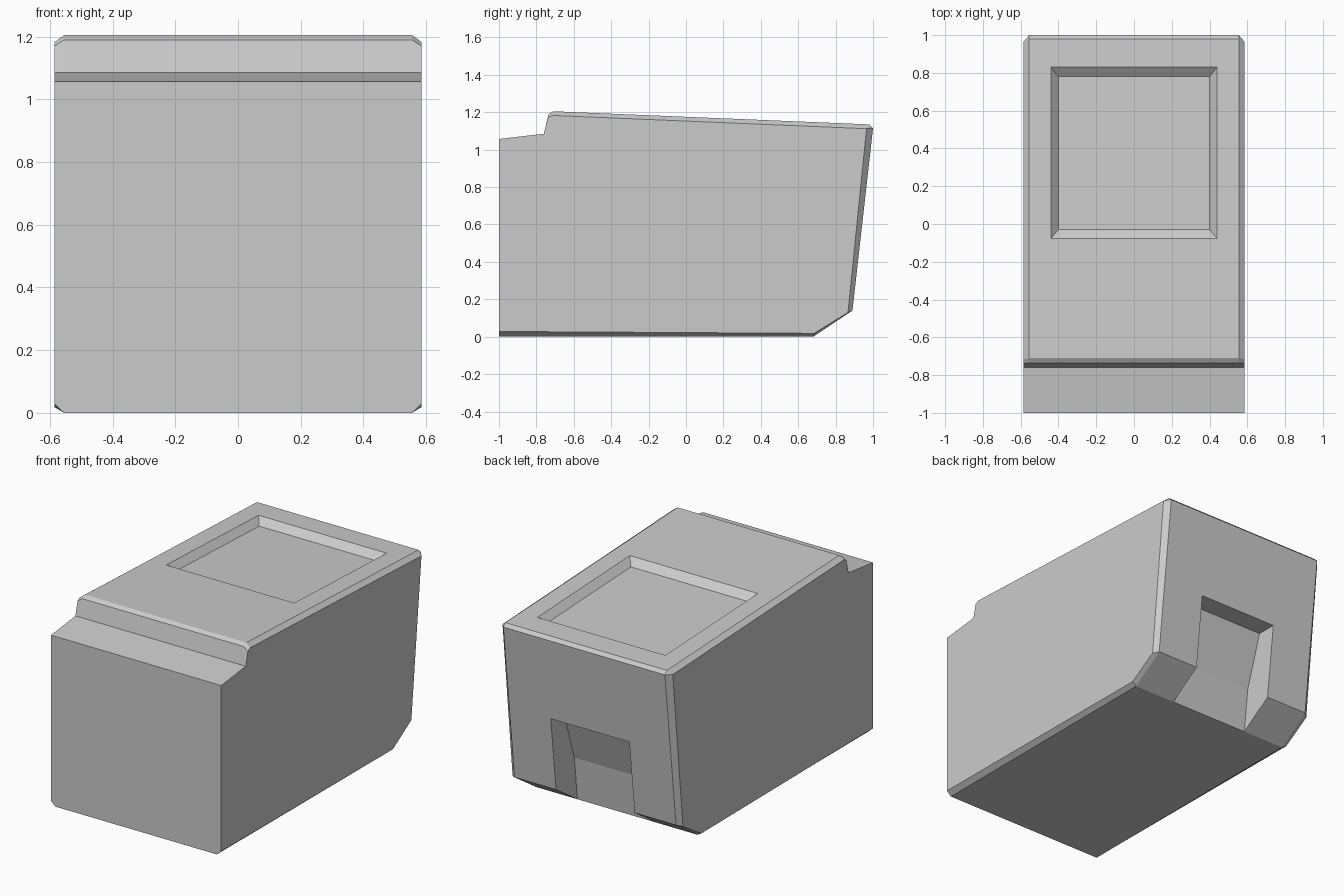
import bpy, bmesh

cube = bpy.data.objects.get("Cube")
if cube:
    bpy.data.objects.remove(cube, do_unlink=True)

grey = bpy.data.materials.new("light grey")
grey.use_nodes = True
grey.diffuse_color = (0.6, 0.6, 0.6, 1)
grey.node_tree.nodes["Principled BSDF"].inputs["Base Color"].default_value = (0.6, 0.6, 0.6, 1)


def loft(name, rings):
    """Closed solid through a list of matching point rings."""
    bm = bmesh.new()
    loops = [[bm.verts.new(p) for p in ring] for ring in rings]
    n = len(loops[0])
    for a, b in zip(loops, loops[1:]):
        for i in range(n):
            j = (i + 1) % n
            bm.faces.new((a[i], a[j], b[j], b[i]))
    bm.faces.new(loops[0])
    bm.faces.new(loops[-1])
    bmesh.ops.remove_doubles(bm, verts=bm.verts, dist=0.0005)
    bmesh.ops.recalc_face_normals(bm, faces=bm.faces)
    mesh = bpy.data.meshes.new(name)
    bm.to_mesh(mesh)
    bm.free()
    mesh.materials.append(grey)
    obj = bpy.data.objects.new(name, mesh)
    bpy.context.collection.objects.link(obj)
    return obj


def section(profile, x):
    return [(x, y, z) for y, z in profile]


# Body: full profile in the middle, slightly smaller at the sides for the chamfers
middle = [(-1, 0), (0.68, 0), (0.89, 0.14), (1, 1.115), (0.98, 1.135),
          (-0.71, 1.205), (-0.735, 1.19), (-0.76, 1.085), (-1, 1.057)]
side = [(-1, 0.028), (0.685, 0.018), (0.866, 0.13), (0.965, 1.112), (0.965, 1.112),
        (-0.715, 1.183), (-0.739, 1.17), (-0.76, 1.085), (-1, 1.057)]
body = loft("housing", [section(side, -0.585), section(middle, -0.555),
                        section(middle, 0.555), section(side, 0.585)])


# Shallow tray in the sloping lid, with tapered walls
def lid_ring(grow, height):
    x, front, back = 0.4 + grow * 0.04, -0.03 - grow * 0.047, 0.78 + grow * 0.05
    corners = [(-x, front), (x, front), (x, back), (-x, back)]
    return [(px, py, 1.205 - (py + 0.71) * 0.0414 + height) for px, py in corners]


tray = loft("tray_cutter", [lid_ring(0, -0.04), lid_ring(2, 0.04)])

# Notch in the lower back, open through the sloped underside
notch = [(0.817, 0.6), (0.71, 0.27), (0.68, 0), (0.67, -0.1), (1.2, -0.1), (1.2, 0.6)]
notch_cutter = loft("notch_cutter", [section(notch, -0.27), section(notch, 0.27)])

for cutter in (tray, notch_cutter):
    cutter.hide_render = True
    cutter.hide_set(True)
    cutter.display_type = 'WIRE'
    mod = body.modifiers.new(cutter.name, 'BOOLEAN')
    mod.operation = 'DIFFERENCE'
    mod.solver = 'EXACT'
    mod.object = cutter
